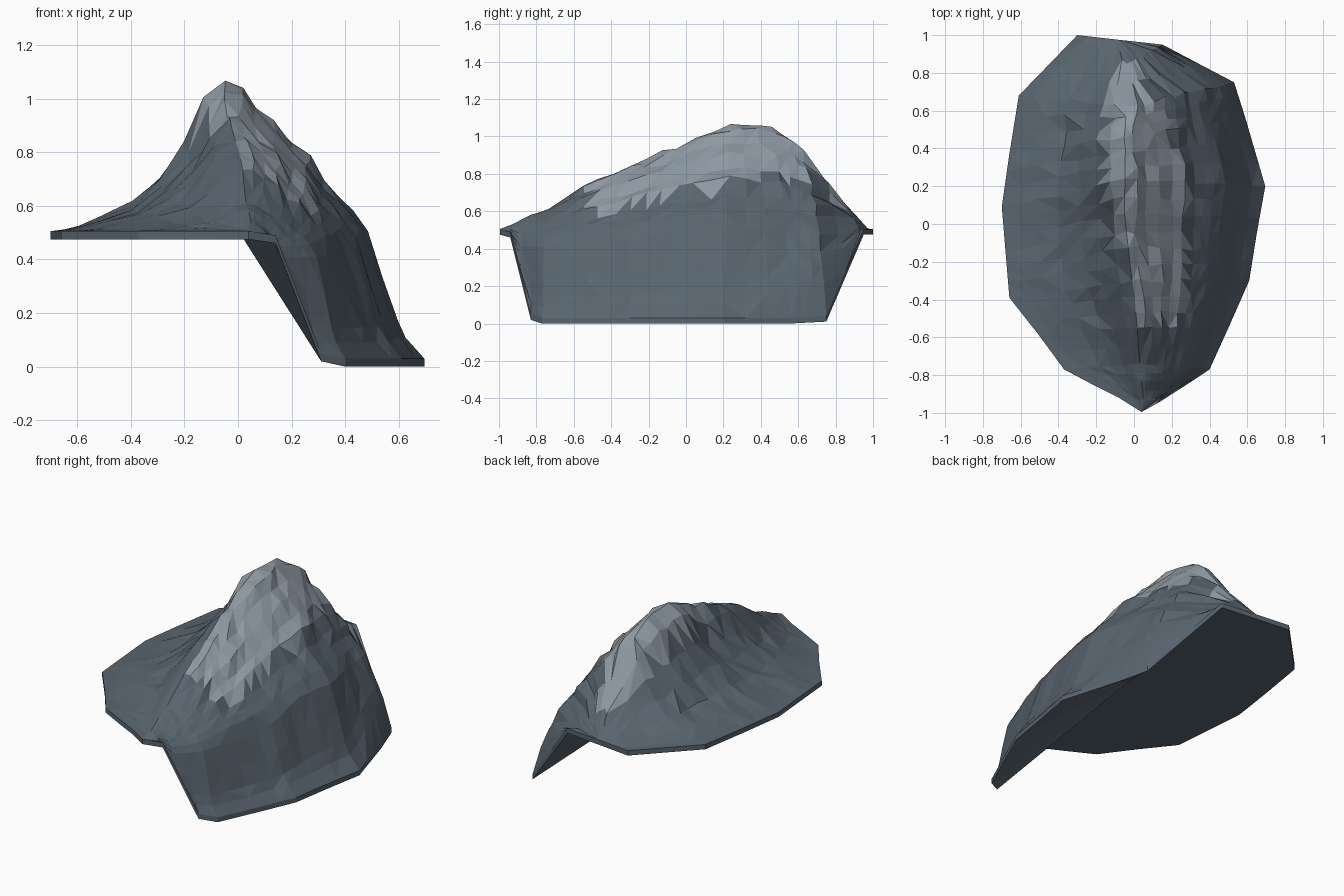
import bpy, bmesh, random
from mathutils import Vector

if "Cube" in bpy.data.objects:
    bpy.data.objects.remove(bpy.data.objects["Cube"])

random.seed(11)

# Control sections from back to front: left rim (x, y), ridge (x, y, z), right rim (x, y, z)
ROWS = [
    ((-.08, .975), (-.08, .975, .505), (-.08, .975, .505)),
    ((-.30, 1.0), (-.04, .85, .64), (.15, .95, .505)),
    ((-.61, .68), (-.03, .62, .94), (.53, .75, .04)),
    ((-.66, .37), (-.05, .46, 1.05), (.59, .56, .03)),
    ((-.70, .09), (-.05, .24, 1.06), (.695, .20, .03)),
    ((-.68, -.15), (-.04, -.04, .96), (.65, -.05, .03)),
    ((-.66, -.39), (-.01, -.30, .84), (.61, -.30, .03)),
    ((-.51, -.58), (.02, -.55, .735), (.50, -.55, .03)),
    ((-.37, -.77), (.03, -.74, .61), (.40, -.77, .03)),
    ((-.20, -.86), (.04, -.83, .58), (.31, -.83, .05)),
    ((-.08, -.92), (.05, -.93, .53), (.14, -.94, .49)),
    ((.04, -.995), (.04, -.995, .505), (.04, -.995, .505)),
]
PLATEAU = .505
# Slope profiles from rim (0) to ridge (1); the cliff bulges more at its back corner
LEFT = [(0, 0), (.14, .03), (.28, .09), (.46, .18), (.63, .35), (.77, .58), (.89, .88), (1, 1)]
CLIFF = [(0, 0), (.09, .16), (.14, .31), (.205, .62), (.285, 1)]
CORNER = [0, .42, .62, .80, 1]
UPPER = [(.36, .13), (.43, .23), (.49, .33), (.57, .47), (.65, .59), (.74, .72), (.84, .86), (.92, .95)]


def clamp(v):
    return min(1, max(0, v))


def section(a, b, f):
    """Blend two control sections into one line of points, left rim to right rim."""
    mix = lambda p, q: Vector(p).lerp(Vector(q), f)
    l2, c, r = mix(a[0], b[0]), mix(a[1], b[1]), mix(a[2], b[2])
    l = Vector((l2.x, l2.y, PLATEAU))
    front, back = clamp((-r.y - .05) / .35), clamp((r.y - .25) / .4)
    shoulder = max(r.z, min(.51 - .10 * front - .04 * back, c.z))

    def slope(start, profile, z0, z1):
        out = []
        for t, h in profile:
            p = start.lerp(c, t)
            p.z = z0 + (z1 - z0) * h
            out.append(p)
        return out

    cliff = [(t, h + (k - h) * back) for (t, h), k in zip(CLIFF, CORNER)]
    upper = [(t, h ** (1 - .3 * front)) for t, h in UPPER]
    right = slope(r, cliff, r.z, shoulder) + slope(r, upper, shoulder, c.z)
    return slope(l, LEFT, l.z, c.z) + right[::-1]


# One steady groove depth per column of the slab, so streaks run along it
GROOVE = [0] * 8 + [(-1) ** c * random.uniform(.004, .011) for c in range(8)] + [0] * 8


def roughen(p, col, amount):
    """Jitter a point, carve streaks in the slab and a notch beside the ridge."""
    p += Vector([random.uniform(-1, 1) * amount for _ in range(3)])
    if 8 <= col <= 13 and -.55 < p.y < .65:
        p.z += GROOVE[col] * random.uniform(.6, 1.2)
    d2 = (p.x + .12) ** 2 + (p.y + .03) ** 2
    if d2 < .012:
        p.z -= .07 * (1 - d2 / .012)


lines = []
for i in range(len(ROWS) - 1):
    sub = 3 if 2 <= i <= 6 else 2
    for k in range(sub):
        lines.append(section(ROWS[i], ROWS[i + 1], k / sub))
lines.append(section(ROWS[-1], ROWS[-1], 0))

bm = bmesh.new()
grid = []
last = len(lines[0]) - 1
for j, line in enumerate(lines):
    relief = clamp((line[7].z - .5) / .4)
    for c, p in enumerate(line):
        if 0 < c < last and 0 < j < len(lines) - 1:
            amount = .007 if c in (1, 2, 7) or c >= 14 else .014
            roughen(p, c, amount * relief)
    grid.append([bm.verts.new(p) for p in line])


def is_pale(m):
    """True where the bare slab or the back cap shows, with a ragged border."""
    n = random.uniform(-.04, .04)
    low = min(.60 + .28 * (m.y + .4), .74 + .08 * (m.y - .1)) + n
    ridge = -.04 if m.y > -.05 else -.04 - .14 * (m.y + .05)
    right = -.52 < m.y + n < .64 and m.z > low and m.x > ridge
    left = -.1 < m.y < .62 and m.z > .86 + n and m.x > -.17
    cap = .6 < m.y < .86 + n and abs(m.x + .02) < .12 + n and m.z > .64
    return right or left or cap


# Terrain surface, diagonals thrown at random on the flanks and aligned on the slab
for j in range(len(grid) - 1):
    for c in range(last):
        a, b, d, e = grid[j][c], grid[j + 1][c], grid[j + 1][c + 1], grid[j][c + 1]
        flip = random.random() < (.15 if 8 <= c <= 13 else .5)
        tris = ((a, b, e), (b, d, e)) if flip else ((a, b, d), (a, d, e))
        for t in tris:
            f = bm.faces.new(t)
            f.material_index = int(is_pale(f.calc_center_median()))

# Thin vertical rim and the hollow-backed underside, fanned from one centre point
loop = [g[0] for g in grid] + [g[last] for g in grid[-2:0:-1]]
low = [bm.verts.new((v.co.x, v.co.y, max(0, v.co.z - .03))) for v in loop]
hub = bm.verts.new((.02, 0, .477))
for i in range(len(loop)):
    k = (i + 1) % len(loop)
    bm.faces.new((loop[i], low[i], low[k], loop[k]))
    bm.faces.new((low[i], hub, low[k]))

bmesh.ops.remove_doubles(bm, verts=bm.verts, dist=.0005)
bmesh.ops.dissolve_degenerate(bm, edges=bm.edges, dist=.0005)
bmesh.ops.recalc_face_normals(bm, faces=bm.faces)
mesh = bpy.data.meshes.new("rock_cliff")
bm.to_mesh(mesh)
bm.free()

# Dark rock and pale bare slab
for name, col in (("dark_rock", (.10, .13, .16, 1)), ("pale_rock", (.27, .32, .37, 1))):
    mat = bpy.data.materials.new(name)
    mat.diffuse_color = col
    mat.use_nodes = True
    mat.node_tree.nodes["Principled BSDF"].inputs["Base Color"].default_value = mat.diffuse_color
    mesh.materials.append(mat)

obj = bpy.data.objects.new("rock_cliff", mesh)
bpy.context.collection.objects.link(obj)
